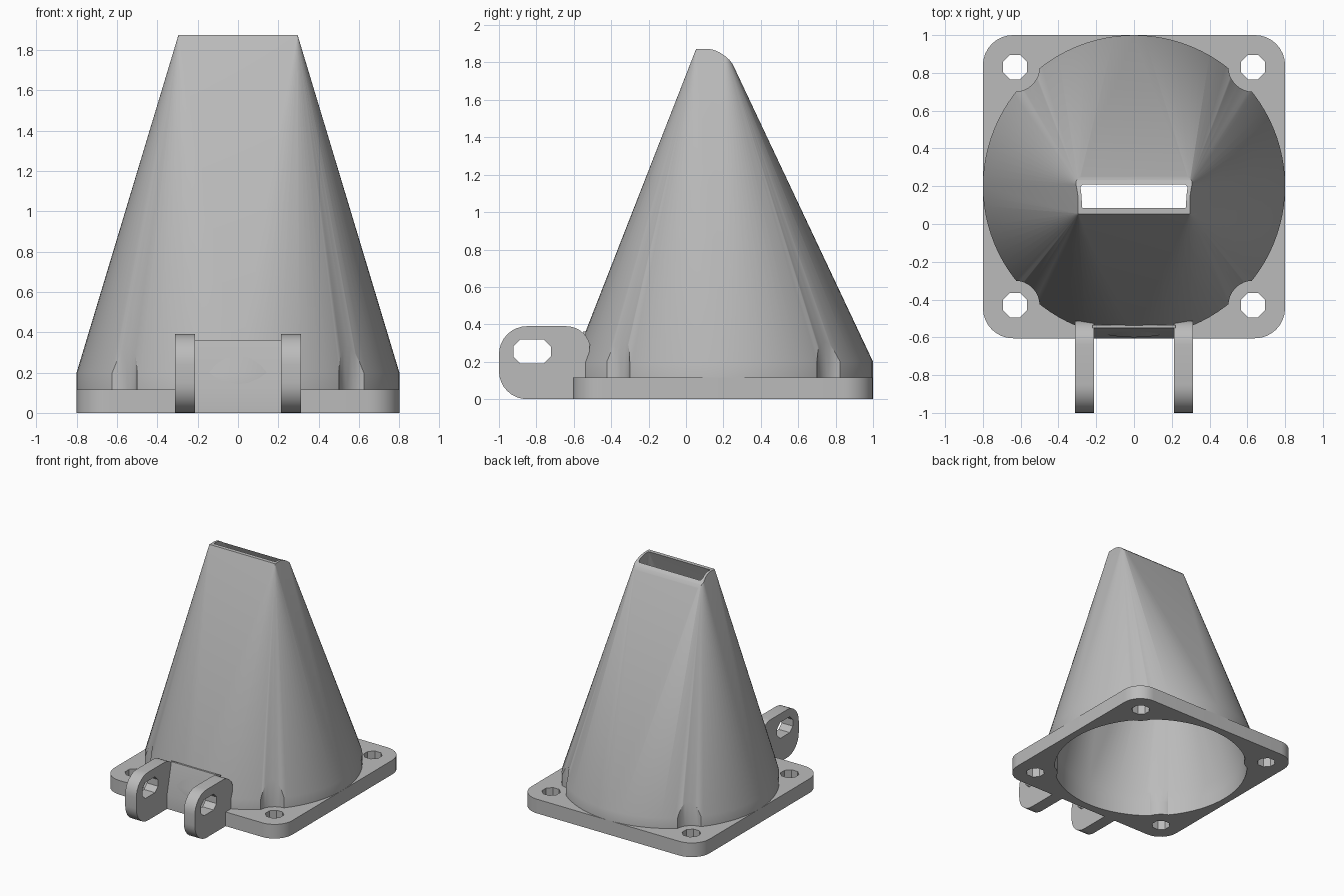
import bpy, bmesh, math
from mathutils import Vector

if "Cube" in bpy.data.objects:
    bpy.data.objects.remove(bpy.data.objects["Cube"], do_unlink=True)

CY = 0.2                      # centre of the round mouth in y
PLATE_T = 0.115               # flange thickness
SCREWS = [(sx * 0.63, CY + sy * 0.63) for sx in (-1, 1) for sy in (-1, 1)]

grey = bpy.data.materials.new("plain_grey")
grey.use_nodes = True
grey.diffuse_color = (0.5, 0.5, 0.5, 1)
grey.node_tree.nodes["Principled BSDF"].inputs["Base Color"].default_value = (0.5, 0.5, 0.5, 1)


def hull(name, points):
    """Convex solid around a set of points."""
    bm = bmesh.new()
    for p in points:
        bm.verts.new(p)
    bmesh.ops.convex_hull(bm, input=bm.verts)
    bmesh.ops.dissolve_limit(bm, angle_limit=0.004, verts=bm.verts, edges=bm.edges)
    bmesh.ops.recalc_face_normals(bm, faces=bm.faces)
    me = bpy.data.meshes.new(name)
    bm.to_mesh(me)
    bm.free()
    me.materials.append(grey)
    ob = bpy.data.objects.new(name, me)
    bpy.context.collection.objects.link(ob)
    return ob


def arc(cx, cy, r, a0, a1, n):
    """Points on an arc, angles in degrees."""
    return [(cx + r * math.cos(math.radians(a0 + (a1 - a0) * i / n)),
             cy + r * math.sin(math.radians(a0 + (a1 - a0) * i / n))) for i in range(n + 1)]


def circle(cx, cy, r, n, turn=0.0):
    return arc(cx, cy, r, turn, turn + 360, n)[:-1]


def prism_z(name, outline, z0, z1):
    return hull(name, [(x, y, z) for z in (z0, z1) for x, y in outline])


def prism_x(name, outline, x0, x1):
    return hull(name, [(x, y, z) for x in (x0, x1) for y, z in outline])


def boolean(ob, tool, mode="DIFFERENCE", keep=False):
    """Apply a boolean and drop the tool afterwards."""
    mod = ob.modifiers.new("cut", "BOOLEAN")
    mod.operation, mod.object, mod.solver = mode, tool, "EXACT"
    bpy.context.view_layer.update()
    dg = bpy.context.evaluated_depsgraph_get()
    me = bpy.data.meshes.new_from_object(ob.evaluated_get(dg))
    ob.modifiers.clear()
    ob.data = me
    if not keep:
        bpy.data.objects.remove(tool, do_unlink=True)


def loft(name, r, z0, z1, half_x, y0, y1, top):
    """Round mouth blending into a rectangular outlet."""
    ring = circle(0, CY, r, 96)
    pts = [(x, y, z) for z in (z0, z1) for x, y in ring]
    pts += [(sx * half_x, y, top) for sx in (-1, 1) for y in (y0, y1)]
    return hull(name, pts)


# Hollow space inside, with bulges left standing around the screw pockets
cavity = loft("cavity_cutter", 0.74, -0.1, 0.2, 0.273, 0.09, 0.187, 1.885)
for x, y in SCREWS:
    boolean(cavity, prism_z("bulge", circle(x, y, 0.17, 32), -0.2, 0.6))

# Tapered nozzle shell
nozzle = loft("nozzle_shell", 0.8, PLATE_T - 0.02, 0.2, 0.295, 0.055, 0.21, 1.875)
lip = [(-0.9, -0.1), (-0.9, 1.873), (0.12, 1.873), (0.15, 1.867), (0.18, 1.854),
       (0.21, 1.834), (0.232, 1.814), (0.25, 1.79), (1.2, -0.1)]
boolean(nozzle, prism_x("lip_rounding", lip, -1, 1), "INTERSECT")
for x, y in SCREWS:
    boolean(nozzle, prism_z("pocket", circle(x, y, 0.13, 32), -0.2, 1.0))
boolean(nozzle, cavity, keep=True)

# Mounting flange with rounded corners and four screw holes
R = 0.16
corners = []
for i, (cx, cy) in enumerate([(0.8 - R, 1 - R), (-0.8 + R, 1 - R),
                              (-0.8 + R, -0.605 + R), (0.8 - R, -0.605 + R)]):
    corners += arc(cx, cy, R, 90 * i, 90 * i + 90, 8)
flange = prism_z("mounting_flange", corners, 0, PLATE_T)
for x, y in SCREWS:
    boolean(flange, prism_z("screw_hole", circle(x, y, 0.07, 8, 22.5), -0.2, 0.3))
boolean(flange, cavity)

# Web between the hinge arms
web = prism_x("hinge_web", [(-0.606, 0), (-0.606, 0.115), (-0.55, 0.362),
                            (-0.535, 0.362), (-0.556, 0)], -0.22, 0.22)

# Hinge arms with slotted holes
arm_side = (arc(-0.85, 0.15, 0.15, 180, 270, 8) + arc(-0.85, 0.24, 0.15, 90, 180, 8)
            + arc(-0.64, 0.26, 0.13, 15, 90, 8) + [(-0.52, 0)])
slot = circle(-0.858, 0.255, 0.07, 8, 22.5) + circle(-0.787, 0.255, 0.07, 8, 22.5)
arms = []
for side, x0 in (("left", 0.213), ("right", -0.313)):
    arm = prism_x(side + "_hinge_arm", arm_side, x0, x0 + 0.1)
    boolean(arm, prism_x("slot", slot, x0 - 0.1, x0 + 0.2))
    arms.append(arm)

# Smooth the curved walls, keep real edges sharp
bpy.ops.object.select_all(action="DESELECT")
for ob in [nozzle, flange, web] + arms:
    ob.select_set(True)
    bpy.context.view_layer.objects.active = ob
bpy.ops.object.shade_smooth_by_angle(angle=math.radians(28))
